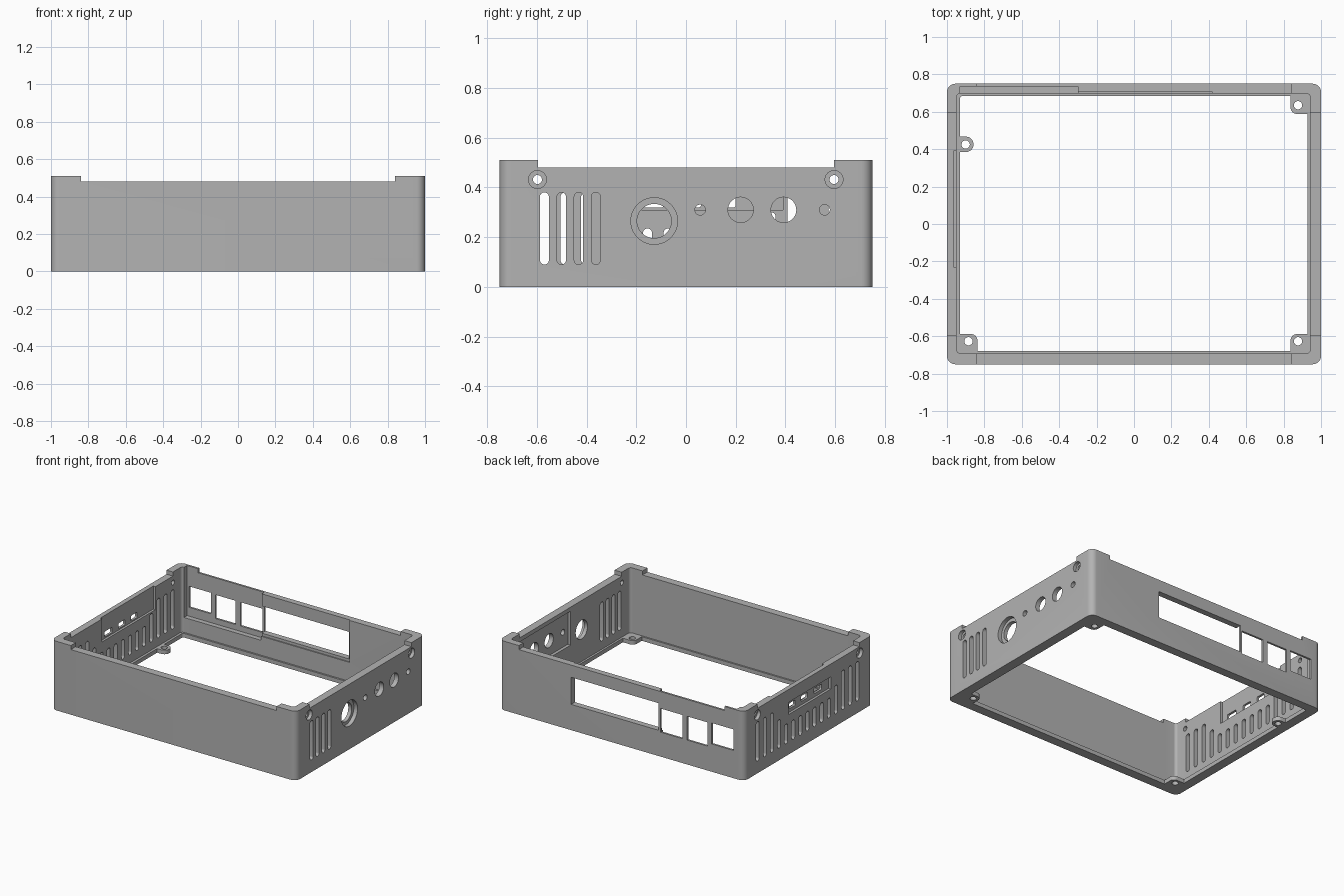
import bpy
import bmesh
from mathutils import Matrix, Vector

if "Cube" in bpy.data.objects:
    bpy.data.objects.remove(bpy.data.objects["Cube"], do_unlink=True)

grey = bpy.data.materials.new("plain grey")
grey.use_nodes = True
grey.diffuse_color = (0.45, 0.45, 0.45, 1)
grey.node_tree.nodes["Principled BSDF"].inputs["Base Color"].default_value = grey.diffuse_color


def finish(bm, name):
    mesh = bpy.data.meshes.new(name)
    bm.to_mesh(mesh)
    bm.free()
    mesh.materials.append(grey)
    obj = bpy.data.objects.new(name, mesh)
    bpy.context.collection.objects.link(obj)
    return obj


def box(name, x, y, z, axis=2, radius=0):
    """Box from three ranges; the edges along one axis may be rounded."""
    bm = bmesh.new()
    bmesh.ops.create_cube(bm, size=1)
    spans = (x, y, z)
    for v in bm.verts:
        v.co = Vector([(a + b) / 2 + c * (b - a) for (a, b), c in zip(spans, v.co)])
    if radius:
        edges = [e for e in bm.edges
                 if abs((e.verts[0].co - e.verts[1].co).normalized()[axis]) > 0.9]
        bmesh.ops.bevel(bm, geom=edges, offset=radius, segments=8,
                        profile=0.5, affect='EDGES')
    bmesh.ops.recalc_face_normals(bm, faces=bm.faces[:])
    return finish(bm, name)


def cylinder(name, centre, radius, depth, axis):
    bm = bmesh.new()
    bmesh.ops.create_cone(bm, cap_ends=True, segments=40, radius1=radius,
                          radius2=radius, depth=depth)
    if axis == 0:
        bm.transform(Matrix.Rotation(1.5707963, 4, 'Y'))
    bm.transform(Matrix.Translation(centre))
    return finish(bm, name)


def combine(tool, operation='DIFFERENCE'):
    """Apply a boolean to the case and remove the tool."""
    mod = case.modifiers.new("shape", 'BOOLEAN')
    mod.operation = operation
    mod.solver = 'EXACT'
    mod.object = tool
    with bpy.context.temp_override(object=case, active_object=case):
        bpy.ops.object.modifier_apply(modifier=mod.name)
    bpy.data.objects.remove(tool, do_unlink=True)


def cut_box(*args, **kw):
    combine(box("cutter", *args, **kw))


def cut_hole(centre, radius, depth, axis=0):
    combine(cylinder("cutter", centre, radius, depth, axis))


# Case shell with a thin inward lip at the floor
case = box("case_frame", (-1, 1), (-0.75, 0.75), (0, 0.51), radius=0.045)
bpy.context.view_layer.objects.active = case
cut_box((-0.948, 0.942), (-0.692, 0.698), (0.03, 1), radius=0.02)
cut_box((-0.93, 0.927), (-0.68, 0.685), (-1, 0.2), radius=0.015)

# Raised corners on the top rim
cut_box((-0.84, 0.84), (-1, 1), (0.48, 1))
cut_box((-2, 2), (-0.595, 0.595), (0.48, 1))

# Floor screw tabs
for sx, sy in ((1, 1), (1, -1), (-1, -1)):
    xs = sorted((sx * 0.837, sx * 0.98))
    ys = sorted((sy * 0.588, sy * 0.73))
    combine(box("tab", xs, ys, (0, 0.03), radius=0.035), 'UNION')
combine(box("tab", (-0.98, -0.858), (0.385, 0.467), (0, 0.03), radius=0.04), 'UNION')
for x, y in ((0.877, 0.635), (0.877, -0.627), (-0.885, -0.627), (-0.9, 0.425)):
    cut_hole((x, y, 0), 0.022, 0.2, axis=2)

# Back wall: inner recesses, display window and three sockets
cut_box((-0.93, -0.3), (0.6, 0.735), (0.14, 1))
cut_box((-0.31, 0.42), (0.6, 0.706), (0.17, 1))
cut_box((-0.3, 0.413), (0.6, 1), (0.19, 0.39))
for left, right, low, high in ((-0.915, -0.735, 0.205, 0.36),
                               (-0.7, -0.535, 0.18, 0.355),
                               (-0.495, -0.315, 0.18, 0.355)):
    cut_box((left, right), (0.6, 1), (low, high))

# Port side: thinned inner wall, outer panel recess, ports
cut_box((-0.965, -0.8), (-0.23, 0.39), (0.31, 1))
cut_box((-1.1, -0.982), (-0.26, 0.23), (0.295, 0.385))
for low, high in ((-0.18, -0.09), (-0.015, 0.06), (0.13, 0.2)):
    cut_box((-1.1, -0.8), (low, high), (0.32, 0.36), axis=0, radius=0.008)

# Port side: vents, shorter below the panel
for i in range(15):
    y = -0.57 + 0.083 * i
    top = 0.38 if i < 3 or i > 11 else 0.3 if i in (3, 11) else 0.235
    cut_box((-1.1, -0.8), (y - 0.018, y + 0.018), (0.09, top), axis=0, radius=0.0175)

# Connector side: vents, inner recess and round holes
for i in range(4):
    y = -0.57 + 0.069 * i
    cut_box((0.8, 1.1), (y - 0.018, y + 0.018), (0.09, 0.38), axis=0, radius=0.0175)
cut_box((0.8, 0.965), (0, 0.62), (0.2, 0.45))
for y, z, r in ((-0.128, 0.265, 0.069), (0.057, 0.31, 0.021), (0.22, 0.31, 0.051),
                (0.393, 0.31, 0.051), (0.558, 0.31, 0.021)):
    cut_hole((1, y, z), r, 0.4)
cut_hole((1.07, -0.128, 0.265), 0.094, 0.2)

# Counterbored lid screws on both sides
for side in (-1, 1):
    for y in (-0.598, 0.596):
        cut_hole((side, y, 0.432), 0.018, 0.4)
        cut_hole((side * 1.075, y, 0.432), 0.036, 0.2)

# Smooth rounded corners and holes, crisp edges
for obj in bpy.context.selected_objects:
    obj.select_set(False)
case.select_set(True)
bpy.context.view_layer.objects.active = case
bpy.ops.object.shade_smooth_by_angle(angle=0.52)
